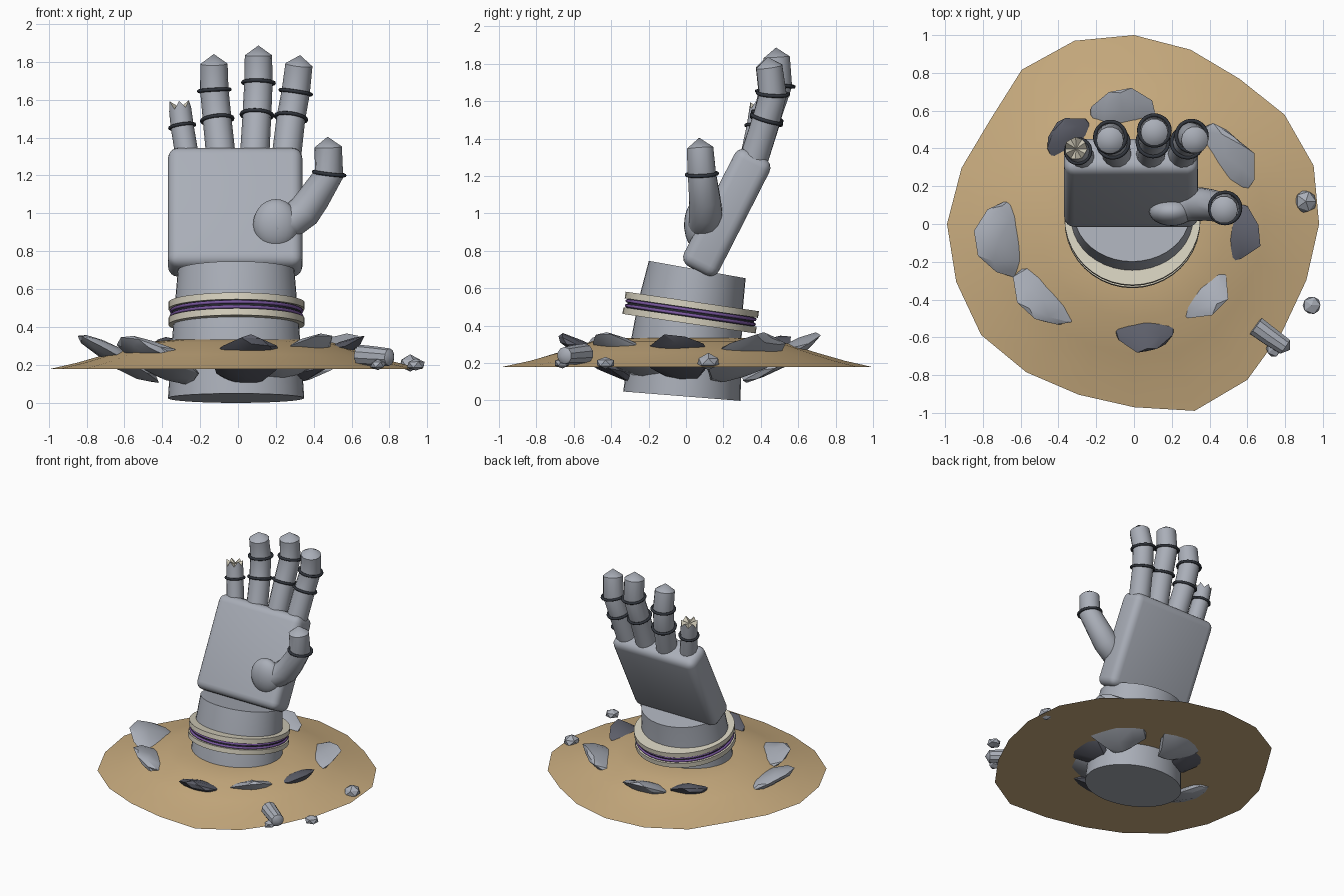
import bpy, bmesh, math, random
from mathutils import Vector, Matrix

random.seed(4)
if "Cube" in bpy.data.objects:
    bpy.data.objects.remove(bpy.data.objects["Cube"], do_unlink=True)


def material(name, rgb):
    m = bpy.data.materials.new(name)
    m.use_nodes = True
    m.diffuse_color = (*rgb, 1)
    m.node_tree.nodes["Principled BSDF"].inputs["Base Color"].default_value = (*rgb, 1)
    return m


stone = material("grey_stone", (0.40, 0.425, 0.48))
dark_stone = material("dark_stone", (0.11, 0.115, 0.145))
sand = material("sand", (0.58, 0.41, 0.21))
cream = material("cream", (0.68, 0.64, 0.52))
purple = material("purple", (0.20, 0.10, 0.36))
black = material("dark_band", (0.03, 0.035, 0.045))


def finish(name, bm, mats, matrix=None, angle=35):
    """Turn a bmesh into a named object with sharp creases kept."""
    if matrix:
        bm.transform(matrix)
    bmesh.ops.recalc_face_normals(bm, faces=bm.faces)
    me = bpy.data.meshes.new(name)
    bm.to_mesh(me)
    bm.free()
    for m in mats:
        me.materials.append(m)
    me.shade_smooth()
    me.set_sharp_from_angle(angle=math.radians(angle))
    ob = bpy.data.objects.new(name, me)
    bpy.context.collection.objects.link(ob)
    return ob


def tangent(path, i):
    a, b = path[max(i - 1, 0)], path[min(i + 1, len(path) - 1)]
    return (Vector(b) - Vector(a)).normalized()


def tube(name, path, radii, sides=14, tip=0.0, jag=0.0, mats=(stone,)):
    """Loft elliptical rings along a path; close the end with a tip or a jagged break."""
    bm = bmesh.new()
    rings = []
    for i, (p, r) in enumerate(zip(path, radii)):
        rx, ry = r if isinstance(r, tuple) else (r, r)
        t = tangent(path, i)
        u = Vector((0, 1, 0)).cross(t).normalized()
        v = t.cross(u)
        ring = []
        for k in range(sides):
            a = 2 * math.pi * k / sides
            co = Vector(p) + u * rx * math.cos(a) + v * ry * math.sin(a)
            if jag and i == len(path) - 1:
                co += t * jag * (1 if k % 2 else -1) * random.uniform(0.5, 1)
            ring.append(bm.verts.new(co))
        rings.append(ring)
    for a, b in zip(rings, rings[1:]):
        for k in range(sides):
            n = (k + 1) % sides
            bm.faces.new((a[k], a[n], b[n], b[k]))
    bm.faces.new(rings[0][::-1])
    if tip or jag:
        apex = bm.verts.new(Vector(path[-1]) + tangent(path, len(path) - 1) * tip)
        for k in range(sides):
            f = bm.faces.new((rings[-1][k], rings[-1][(k + 1) % sides], apex))
            f.material_index = 1 if jag else 0
    else:
        bm.faces.new(rings[-1])
    return finish(name, bm, mats)


def band(name, centre, axis, major, minor, mat):
    rot = Vector((0, 0, 1)).rotation_difference(Vector(axis)).to_euler()
    bpy.ops.mesh.primitive_torus_add(location=centre, rotation=rot, major_radius=major,
                                     minor_radius=minor, major_segments=32, minor_segments=8)
    ob = bpy.context.object
    ob.name = name
    ob.data.materials.append(mat)
    ob.data.shade_smooth()


def rock(name, matrix, mat, detail, rough):
    bm = bmesh.new()
    bmesh.ops.create_icosphere(bm, subdivisions=detail, radius=1)
    for v in bm.verts:
        v.co *= random.uniform(1 - rough, 1 + rough)
    finish(name, bm, [mat], matrix, 25)


# Sand mound: irregular outline, gentle dome, flat underside
rim = [.98, 1.0, .985, .95, .97, 1.0, 1.02, 1.01, .94, .96,
       .99, .99, 1.0, .97, .95, .97, 1.04, 1.02, .97, .96]
bm = bmesh.new()
loops = []
for s, z in ((1, .178), (.85, .212), (.7, .255), (.5, .318), (.33, .333)):
    mix = (s - .33) / .67
    loops.append([bm.verts.new((s * (1 + (r - 1) * mix) * math.cos(k * math.pi / 10),
                                s * (1 + (r - 1) * mix) * math.sin(k * math.pi / 10), z))
                  for k, r in enumerate(rim)])
for a, b in zip(loops, loops[1:]):
    for k in range(len(rim)):
        n = (k + 1) % len(rim)
        bm.faces.new((a[k], a[n], b[n], b[k]))
bm.faces.new(loops[0][::-1])
bm.faces.new(loops[-1])
finish("sand_mound", bm, [sand], angle=20)

# Forearm, slightly bent and tapered
tube("forearm", [(-.01, -.022, .023), (-.01, -.004, .25), (-.01, .024, .5), (-.01, .06, .70)],
     [(.36, .315), (.345, .30), (.325, .28), (.308, .263)], sides=40)

# Wrist cuff: two cream hoops, dark core and purple cords
tilt = Vector((0, .145, .99)).normalized()
mid = Vector((-.008, .025, .47))


def hoop(name, offset, radius, depth, mat):
    c = mid + tilt * offset
    tube(name, [c - tilt * depth / 2, c + tilt * depth / 2], [radius] * 2, 40, mats=(mat,))


hoop("cuff_lower", -.042, .36, .036, cream)
hoop("cuff_upper", .042, .36, .036, cream)
hoop("cuff_core", 0, .342, .05, black)
for side in (-1, 1):
    band("cuff_cord", mid + tilt * .013 * side, tilt, .345, .009, purple)

# Palm: rounded slab leaning back
bm = bmesh.new()
bmesh.ops.create_cube(bm, size=1)
bmesh.ops.scale(bm, vec=(.71, .21, .70), verts=bm.verts)
bmesh.ops.bevel(bm, geom=bm.edges[:], offset=.055, segments=4, profile=.5, affect='EDGES')
finish("palm", bm, [stone],
       Matrix.Translation((-.015, .218, 1.005)) @ Matrix.Rotation(math.radians(-27), 4, 'X'))

# Fingers with dark joint bands
fingers = {
    "ring_finger": [(-.085, .35, 1.25), (-.11, .43, 1.495), (-.125, .46, 1.65), (-.127, .443, 1.79)],
    "middle_finger": [(.085, .35, 1.25), (.10, .435, 1.52), (.108, .495, 1.69), (.108, .485, 1.835)],
    "index_finger": [(.25, .35, 1.25), (.28, .43, 1.505), (.305, .465, 1.64), (.322, .445, 1.785)],
}
for name, path in fingers.items():
    tube(name, path, [.078, .076, .075, .072], tip=.052)
    for i in (1, 2):
        band(name + "_band", path[i], tangent(path, i), .082, .010, black)

# Broken little finger with a pale core
path = [(-.26, .34, 1.25), (-.295, .385, 1.46), (-.308, .40, 1.57)]
tube("little_finger", path, [.062, .061, .059], 12, tip=-.012, jag=.028, mats=(stone, cream))
band("little_finger_band", path[1], tangent(path, 1), .066, .009, black)

# Thumb and its fleshy base
path = [(.18, .07, .93), (.28, .10, .955), (.35, .105, 1.01), (.40, .10, 1.08),
        (.482, .085, 1.21), (.476, .075, 1.35)]
tube("thumb", path, [.085, .088, .09, .085, .077, .073], tip=.055)
band("thumb_band", path[4], (.12, -.05, 1), .082, .010, black)
bm = bmesh.new()
bmesh.ops.create_uvsphere(bm, u_segments=24, v_segments=14, radius=1)
finish("thumb_base", bm, [stone],
       Matrix.Translation((.20, .065, .94)) @ Matrix.Diagonal((.12, .075, .135, 1)))

# Tilted slabs pushed up around the forearm: angle, outer radius, half width, colour
slabs = [(-84, .68, .175, dark_stone), (-44, .62, .18, stone), (-5, .66, .17, dark_stone),
         (36, .72, .21, stone), (96, .71, .19, stone), (127, .67, .15, dark_stone),
         (187, .83, .20, stone), (219, .74, .21, stone)]
for angle, outer, half, mat in slabs:
    rock("ground_slab",
         Matrix.Rotation(math.radians(angle), 4, 'Z') @ Matrix.Translation((outer - .20, 0, .228))
         @ Matrix.Rotation(math.radians(-30), 4, 'Y') @ Matrix.Diagonal((.24, half, .05, 1)),
         mat, 2, .10)

# Loose debris and a fallen fingertip
for x, y, z, r in ((.91, .12, .208, .066), (.94, -.43, .20, .05), (.74, -.66, .20, .045)):
    rock("pebble", Matrix.Translation((x, y, z)) @ Matrix.Diagonal((r, r, r * .65, 1)), stone, 1, .1)
tube("fallen_fingertip", [(.645, -.54, .25), (.72, -.595, .245), (.80, -.65, .24)],
     [.055, .052, .046], 10, tip=.03)
